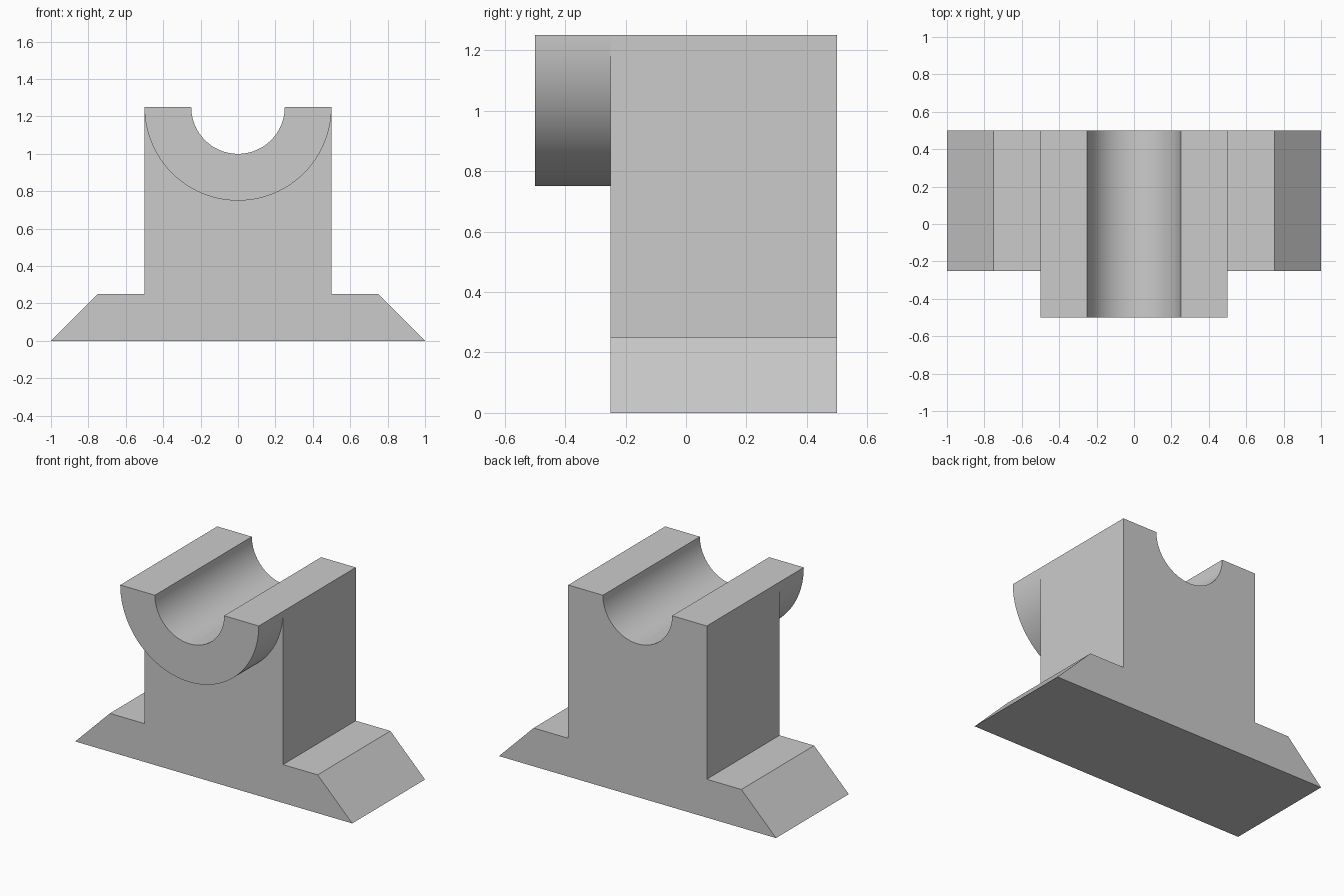
import bpy, bmesh, math

default_cube = bpy.data.objects.get("Cube")
if default_cube:
    bpy.data.objects.remove(default_cube, do_unlink=True)

FRONT, BACK, COLLAR_FRONT = -0.25, 0.5, -0.5
TOP, SEGMENTS = 1.25, 64

grey = bpy.data.materials.new("plain grey")
grey.use_nodes = True
colour = (0.6, 0.6, 0.6, 1)
grey.diffuse_color = colour
grey.node_tree.nodes["Principled BSDF"].inputs["Base Color"].default_value = colour

bm = bmesh.new()


def row(points):
    return [bm.verts.new((x, FRONT, z)) for x, z in points]


def half_circle(radius):
    """Lower half circle from the +x end to the -x end."""
    steps = [math.pi * i / SEGMENTS for i in range(SEGMENTS + 1)]
    return row([(radius * math.cos(a), TOP - radius * math.sin(a)) for a in steps])


# Cross-section: pedestal with sloped feet, and the bearing collar above it
collar_arc = half_circle(0.5)
groove_arc = half_circle(0.25)
foot = [(0.5, 0.25), (0.75, 0.25), (1, 0)]
left_foot = row(foot)
right_foot = row([(-x, z) for x, z in foot])
pedestal = bm.faces.new(collar_arc + right_foot + left_foot[::-1])
collar = bm.faces.new(collar_arc + groove_arc[::-1])

# Pedestal depth, running back from the front face
extruded = bmesh.ops.extrude_face_region(bm, geom=[pedestal, collar])["geom"]
back_verts = [g for g in extruded if isinstance(g, bmesh.types.BMVert)]
bmesh.ops.translate(bm, verts=back_verts, vec=(0, BACK - FRONT, 0))

# Collar projecting forward from the pedestal
collar = next(f for f in bm.faces
              if all(abs(v.co.y - FRONT) < 1e-5 for v in f.verts)
              and min(v.co.z for v in f.verts) > 0.5)
nose = bmesh.ops.extrude_discrete_faces(bm, faces=[collar])["faces"]
bmesh.ops.translate(bm, verts=nose[0].verts[:], vec=(0, COLLAR_FRONT - FRONT, 0))

# Merge flat neighbours into clean single faces
bmesh.ops.remove_doubles(bm, verts=bm.verts[:], dist=1e-5)
bmesh.ops.recalc_face_normals(bm, faces=bm.faces[:])
bmesh.ops.dissolve_limit(bm, angle_limit=0.005, verts=bm.verts[:], edges=bm.edges[:])

mesh = bpy.data.meshes.new("bearing_block")
bm.to_mesh(mesh)
bm.free()
mesh.materials.append(grey)
block = bpy.data.objects.new("bearing_block", mesh)
bpy.context.collection.objects.link(block)

# Smooth round surfaces with crisp corners
bpy.ops.object.select_all(action="DESELECT")
block.select_set(True)
bpy.context.view_layer.objects.active = block
bpy.ops.object.shade_smooth_by_angle(angle=math.radians(30))
